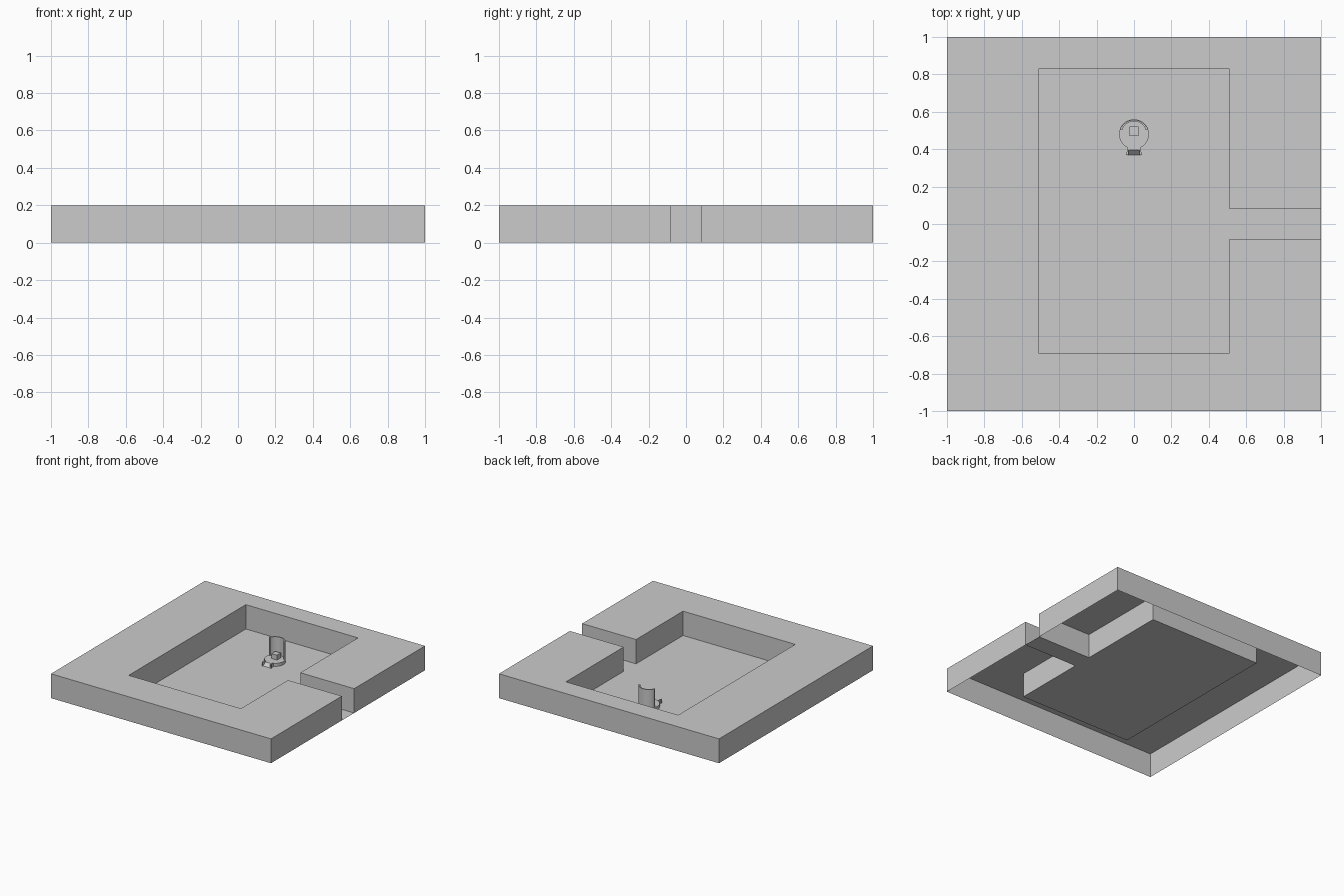
import bpy
from math import sin, cos, radians

if "Cube" in bpy.data.objects:
    bpy.data.objects.remove(bpy.data.objects["Cube"])

WALL_H = 0.2
SEAT_C = (0.0, 0.48)   # centre of the round dais


def make(name, verts, faces):
    mesh = bpy.data.meshes.new(name)
    mesh.from_pydata(verts, [], faces)
    mesh.update()
    ob = bpy.data.objects.new(name, mesh)
    bpy.context.collection.objects.link(ob)
    return ob


def prism(name, pts, z0, z1, bottom=True):
    """Extrude a counter-clockwise outline from z0 up to z1."""
    n = len(pts)
    verts = [(x, y, z0) for x, y in pts] + [(x, y, z1) for x, y in pts]
    faces = [(i, (i + 1) % n, n + (i + 1) % n, n + i) for i in range(n)]
    faces.append(tuple(range(n, 2 * n)))
    if bottom:
        faces.append(tuple(reversed(range(n))))
    return make(name, verts, faces)


def arc(r, a0, a1, n):
    cx, cy = SEAT_C
    angles = [radians(a0 + (a1 - a0) * i / n) for i in range(n + 1)]
    return [(cx + r * cos(a), cy + r * sin(a)) for a in angles]


# Room: outer square and chamber joined by a doorway, open underneath
inner = [(1, -.08), (.51, -.08), (.51, -.69), (-.51, -.69),
         (-.51, .83), (.51, .83), (.51, .08), (1, .08)]
outer = [(1, 1), (-1, 1), (-1, -1), (1, -1)]
prism("room_walls", outer + inner, 0, WALL_H, bottom=False)
make("room_floor", [(x, y, 0) for x, y in inner],
     [tuple(reversed(range(len(inner))))])

# Round dais with a neck at the front
dais = arc(.08, -65, 245, 28) + [(-.033, .395), (.033, .395)]
prism("dais", dais, 0, .025)

# Ramp from the dais down to the floor
make("ramp",
     [(-.033, .395, 0), (.033, .395, 0), (-.033, .395, .025),
      (.033, .395, .025), (-.033, .37, 0), (.033, .37, 0)],
     [(2, 4, 5, 3), (0, 4, 2), (1, 3, 5)])

# Small curled rails beside the ramp
rail = [(.03, .405), (.028, .38), (.032, .367), (.042, .37),
        (.044, .38), (.038, .385), (.038, .405)]
for side, s in (("right", 1), ("left", -1)):
    pts = [(s * x, y) for x, y in rail]
    prism(side + "_ramp_rail", pts if s > 0 else pts[::-1], 0, .03)

# Seat block
prism("seat", [(-.025, .47), (.025, .47), (.025, .52), (-.025, .52)], .025, .065)

# Tall curved backrest with thickened ends
prism("backrest", arc(.077, 25, 155, 20) + arc(.068, 155, 25, 20), .025, .175)
for side, s in (("right", 1), ("left", -1)):
    x, y = s * .0655, .512
    pts = [(x + .008 * cos(radians(a)), y + .008 * sin(radians(a)))
           for a in range(0, 360, 45)]
    prism(side + "_backrest_end", pts, .025, .175)
